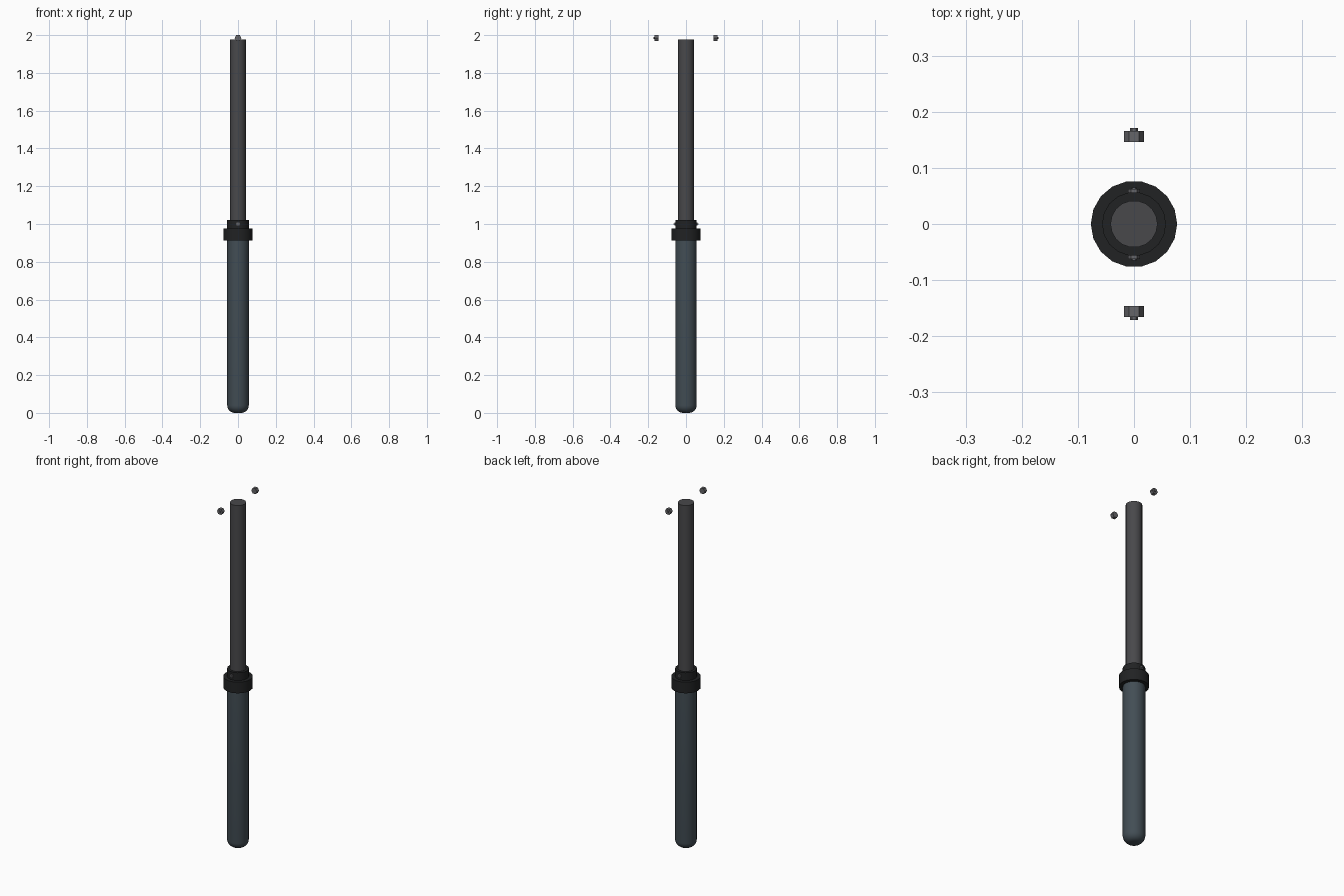
import bpy, bmesh, math
from mathutils import Matrix

if "Cube" in bpy.data.objects:
    bpy.data.objects.remove(bpy.data.objects["Cube"])


def material(name, rgb):
    m = bpy.data.materials.new(name)
    m.diffuse_color = (*rgb, 1)
    m.use_nodes = True
    m.node_tree.nodes["Principled BSDF"].inputs["Base Color"].default_value = m.diffuse_color
    return m


TUBE = material("blue_grey_steel", (0.055, 0.075, 0.09))
ROD = material("dark_steel", (0.065, 0.065, 0.07))
BLACK = material("black", (0.015, 0.016, 0.017))
BOLT = material("bolt_grey", (0.13, 0.13, 0.14))


def lathe(name, profile, sides, mat, smooth=True, phase=0.0, matrix=None):
    """Revolve (radius, height) points about z; a zero radius closes to a pole."""
    bm = bmesh.new()
    rings = []
    for r, z in profile:
        if r == 0:
            rings.append([bm.verts.new((0, 0, z))] * sides)
        else:
            angles = [phase + 2 * math.pi * i / sides for i in range(sides)]
            rings.append([bm.verts.new((r * math.cos(a), r * math.sin(a), z)) for a in angles])
    for low, high in zip(rings, rings[1:]):
        for i in range(sides):
            j = (i + 1) % sides
            bm.faces.new(dict.fromkeys((low[i], low[j], high[j], high[i])))
    bmesh.ops.recalc_face_normals(bm, faces=bm.faces)
    if matrix:
        bm.transform(matrix)
    mesh = bpy.data.meshes.new(name)
    bm.to_mesh(mesh)
    bm.free()
    mesh.materials.append(mat)
    obj = bpy.data.objects.new(name, mesh)
    bpy.context.collection.objects.link(obj)
    if smooth:
        bpy.ops.object.select_all(action="DESELECT")
        obj.select_set(True)
        bpy.context.view_layer.objects.active = obj
        bpy.ops.object.shade_smooth_by_angle(angle=math.radians(35))
    return obj


# Lower tube with a rounded foot
foot = [(0, 0)]
for k in range(7):
    a = math.radians(15 * k)
    foot.append((0.017 + 0.04 * math.sin(a), 0.04 - 0.04 * math.cos(a)))
lathe("lower_tube", foot + [(0.057, 0.975), (0, 0.975)], 18, TUBE)

# Sliding rod
lathe("upper_rod", [(0, 0.95), (0.042, 0.95), (0.042, 1.976), (0, 1.976)], 18, ROD)

# Stepped collar: wide nut below, narrow seal above
lathe("collar_nut", [(0.057, 0.913), (0.077, 0.913), (0.077, 0.977), (0.057, 0.977)], 18, BLACK)
lathe("collar_seal", [(0.057, 0.97), (0.057, 1.022), (0.042, 1.022)], 18, BLACK)


# Hex bolts along y, mirrored front and back, with a small nub facing outward
def bolt_pair(name, radius, start, end, tip, nub, z):
    profile = [(0, start), (radius, start), (radius, end), (nub, end), (nub, tip), (0, tip)]
    for side, label in ((1, "back"), (-1, "front")):
        m = Matrix.Translation((0, 0, z)) @ Matrix.Rotation(-side * math.pi / 2, 4, "X")
        lathe(f"{name}_{label}", profile, 6, BOLT, smooth=False, matrix=m)


bolt_pair("top_bolt", 0.018, 0.146, 0.166, 0.171, 0.007, 1.9844)
bolt_pair("collar_bolt", 0.0105, 0.05, 0.062, 0.065, 0.0045, 1.0)
